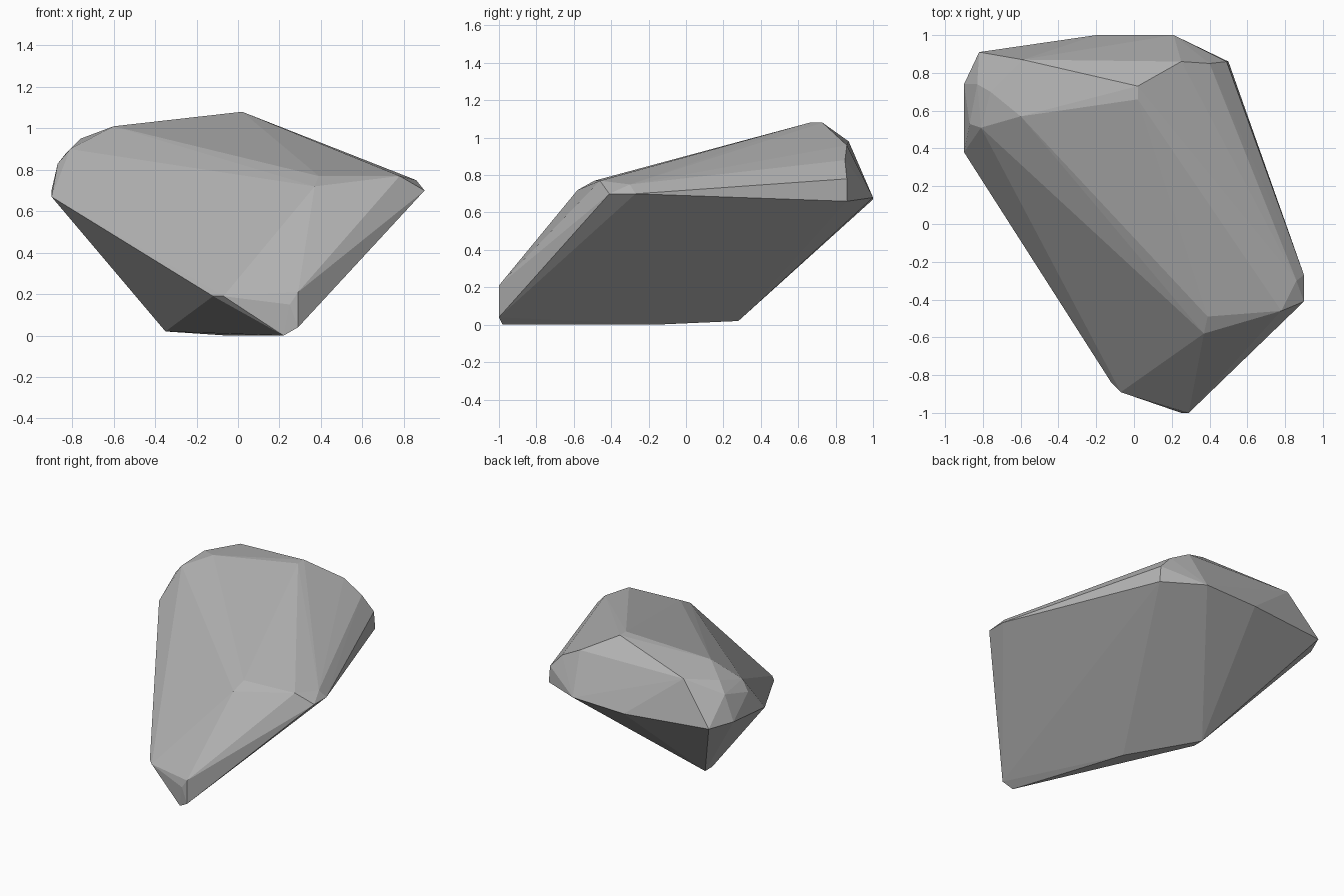
import bpy
import bmesh
from mathutils import Vector

cube = bpy.data.objects.get("Cube")
if cube:
    bpy.data.objects.remove(cube, do_unlink=True)


def make_material(name, colour):
    material = bpy.data.materials.new(name)
    material.use_nodes = True
    material.diffuse_color = colour
    material.node_tree.nodes["Principled BSDF"].inputs["Base Color"].default_value = colour
    return material


def make_hull(name, corner_groups, material):
    """Wrap a faceted boulder tightly around its chipped corners."""
    bm = bmesh.new()
    for group in corner_groups:
        for corner in group:
            bm.verts.new(Vector(corner))
    hull = bmesh.ops.convex_hull(bm, input=bm.verts[:], use_existing_faces=False)
    spare = {v for v in hull["geom_interior"] + hull["geom_unused"]
             if isinstance(v, bmesh.types.BMVert)}
    bmesh.ops.delete(bm, geom=list(spare), context="VERTS")
    bmesh.ops.recalc_face_normals(bm, faces=bm.faces[:])
    mesh = bpy.data.meshes.new(name)
    bm.to_mesh(mesh)
    bm.free()
    mesh.materials.append(material)
    rock = bpy.data.objects.new(name, mesh)
    bpy.context.collection.objects.link(rock)
    return rock


# Underside, a narrow keel
keel = [(-.35, .28, .02), (-.35, .2, .02), (-.05, -.17, 0), (.22, -.98, 0)]

# Front toe
toe = [(.29, -1, .04), (.29, -1, .21), (.25, -1, .15),
       (-.07, -.89, .19), (-.12, -.84, .19)]

# Front brow and the pointed side corner
brow = [(.37, -.58, .72), (.39, -.49, .77), (.78, -.46, .77),
        (.9, -.41, .7), (.9, -.27, .7), (.86, -.3, .75)]

# Rear rim
rim = [(.5, .86, .66), (.49, .86, .78), (.21, 1, .68),
       (-.2, 1, .67), (-.82, .91, .69)]

# Summit ridge
summit = [(.02, .66, 1.08), (.02, .73, 1.08), (.25, .86, .96),
          (.4, .85, .88), (-.59, .87, .98), (-.6, .57, 1.01)]

# Rounded shoulder
shoulder = [(-.9, .38, .67), (-.9, .74, .7), (-.87, .53, .83),
            (-.81, .51, .9), (-.83, .74, .88), (-.76, .7, .95)]

stone = make_material("stone_grey", (.45, .45, .45, 1))
make_hull("boulder", [keel, toe, brow, rim, summit, shoulder], stone)
